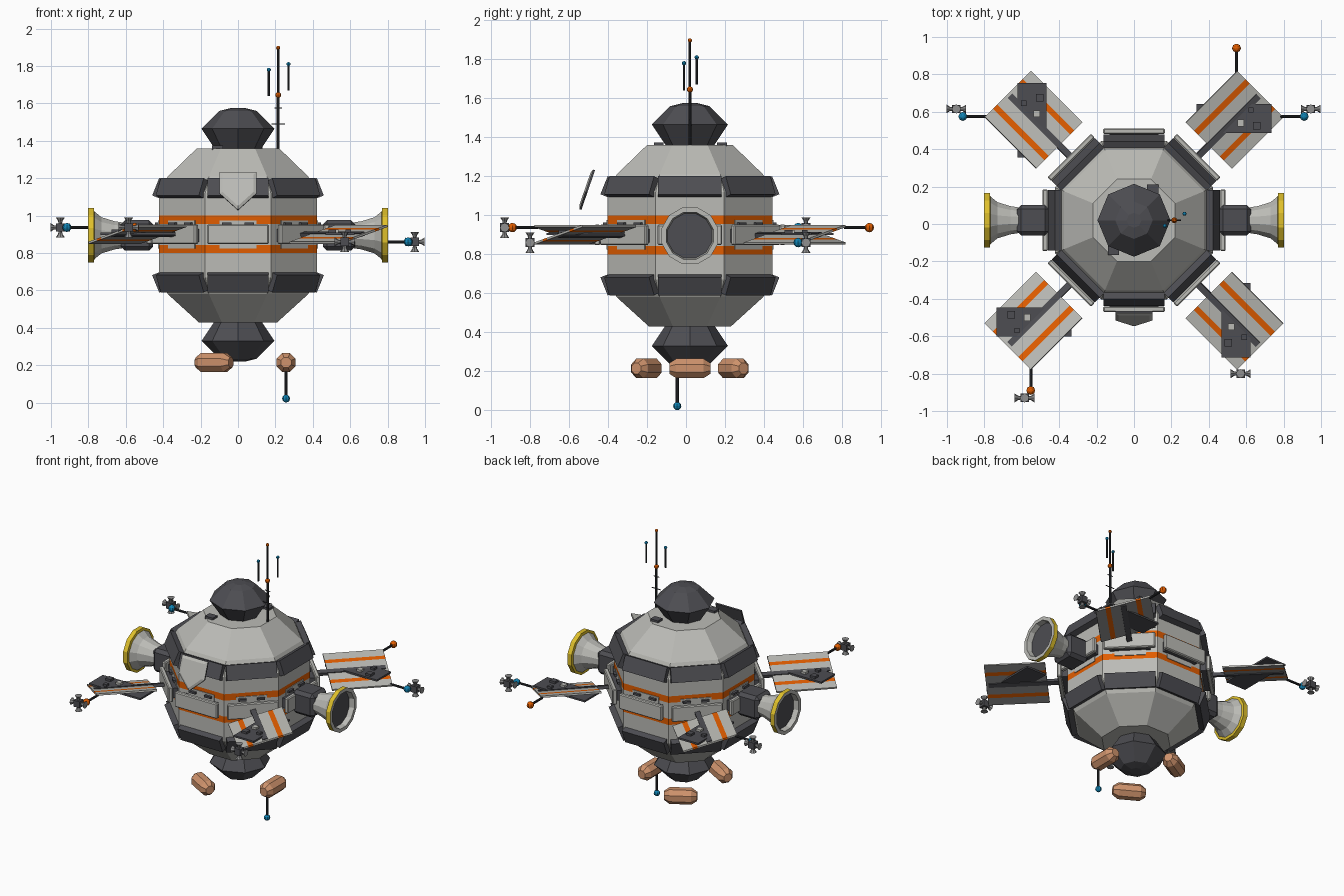
import bpy, bmesh, math
from math import pi, cos, radians
from mathutils import Matrix, Vector

if "Cube" in bpy.data.objects:
    bpy.data.objects.remove(bpy.data.objects["Cube"], do_unlink=True)

T = Matrix.Translation
BASE = T((0, 0.02, 0))          # hull axis
MID = 0.895                     # height of the hull's equator


def Rx(d): return Matrix.Rotation(radians(d), 4, 'X')
def Ry(d): return Matrix.Rotation(radians(d), 4, 'Y')
def Rz(d): return Matrix.Rotation(radians(d), 4, 'Z')


def material(name, rgb):
    m = bpy.data.materials.new(name)
    m.use_nodes = True
    m.diffuse_color = (*rgb, 1)
    m.node_tree.nodes["Principled BSDF"].inputs["Base Color"].default_value = (*rgb, 1)
    return m


LIGHT = material("light_grey", (0.5, 0.5, 0.47))
DARK = material("charcoal", (0.075, 0.075, 0.085))
ORANGE = material("orange", (0.76, 0.11, 0.0))
YELLOW = material("yellow", (0.74, 0.53, 0.025))
BLUE = material("blue", (0.005, 0.23, 0.46))
TAN = material("tan", (0.62, 0.29, 0.15))
BLACK = material("rod_black", (0.025, 0.027, 0.031))
STEEL = material("steel_grey", (0.28, 0.28, 0.28))


def finish(name, bm, matrix, mats):
    bmesh.ops.recalc_face_normals(bm, faces=bm.faces)
    me = bpy.data.meshes.new(name)
    bm.to_mesh(me)
    bm.free()
    for m in mats:
        me.materials.append(m)
    ob = bpy.data.objects.new(name, me)
    ob.matrix_world = BASE @ matrix
    bpy.context.collection.objects.link(ob)
    return ob


def box(name, size, matrix, mat, bevel=0):
    bm = bmesh.new()
    bmesh.ops.create_cube(bm, size=1)
    bmesh.ops.scale(bm, vec=size, verts=bm.verts)
    ob = finish(name, bm, matrix, [mat])
    if bevel:
        mod = ob.modifiers.new("bevel", 'BEVEL')
        mod.width, mod.segments = bevel, 1
    return ob


def lathe(name, profile, sides, matrix, mats, phase=0.0, rule=None):
    """Spin (radius, height) points around z; rule gives the material per band."""
    bm = bmesh.new()
    rings = []
    for r, z in profile:
        rings.append([bm.verts.new(Matrix.Rotation(phase + 2 * pi * i / sides, 3, 'Z') @ Vector((r, 0, z)))
                      for i in range(sides)])
    for k, (a, b) in enumerate(zip(rings, rings[1:])):
        for i in range(sides):
            j = (i + 1) % sides
            f = bm.faces.new((a[i], a[j], b[j], b[i]))
            f.material_index = rule(k) if rule else 0
    bm.faces.new(rings[0])
    bm.faces.new(rings[-1]).material_index = rule(len(rings) - 1) if rule else 0
    return finish(name, bm, matrix, mats)


def rod(name, a, b, r=0.007):
    a, b = Vector(a), Vector(b)
    rot = (b - a).to_track_quat('Z', 'Y').to_matrix().to_4x4()
    lathe(name, [(r, 0), (r, (b - a).length)], 8, T(a) @ rot, [BLACK])


def ball(name, p, r, mat):
    bm = bmesh.new()
    bmesh.ops.create_uvsphere(bm, u_segments=8, v_segments=6, radius=r)
    finish(name, bm, T(p), [mat])


# Octagonal hull with two painted stripes
HULL = [(.21, .43), (.375, .58), (.423, .67), (.423, .80), (.423, .843),
        (.423, .955), (.423, 1.0), (.423, 1.12), (.375, 1.21), (.22, 1.36)]
lathe("hull", [(r / cos(pi / 8), z) for r, z in HULL], 8, Matrix(), [LIGHT, ORANGE],
      pi / 8, lambda k: int(k in (3, 5)))

# End caps
CAP = [(.125, -.075), (.195, .03), (.10, .125), (.04, .14)]
lathe("top_cap", CAP, 8, T((0, 0, 1.435)), [DARK])
lathe("bottom_cap", CAP, 8, T((0, 0, .36)) @ Rx(180), [DARK])
for x, y in ((.1, .165), (-.11, -.16)):
    box("roof_box", (.06, .05, .025), T((x, y, 1.362)), DARK)

# Armour plates and belt panels on all eight sides
for i in range(8):
    turn = Rz(45 * i)
    for side, label in ((1, "upper"), (-1, "lower")):
        box(label + "_armour_plate", (.05, .325, .1),
            turn @ T((.417, 0, MID + side * .25)) @ Ry(-22 * side), DARK)
    box("belt_tab", (.02, .2, .15), turn @ T((.418, 0, MID + .005)), LIGHT)
    box("belt_spacer", (.06, .26, .07), turn @ T((.44, 0, MID)), DARK)
    box("belt_panel", (.03, .33, .105), turn @ T((.475, 0, MID + .005)), LIGHT, .006)
    for s in (-1, 1):
        box("belt_stud", (.02, .05, .014), turn @ T((.435, s * .06, MID + .062)), DARK)

# Side engines: block, flared nozzle, yellow rim, dark throat
NOZZLE = [(.07, .61), (.078, .66), (.1, .73), (.132, .768), (.15, .771),
          (.15, .803), (.125, .803), (.118, .768)]
for label, a in (("left", 0), ("right", 180)):
    aim = Rz(a) @ T((0, 0, MID)) @ Ry(90)
    box(label + "_engine_block", (.165, .165, .17), aim @ T((0, 0, .54)), DARK, .022)
    lathe(label + "_engine_nozzle", NOZZLE, 12, aim, [LIGHT, YELLOW, DARK], pi / 12,
          lambda k: {3: 1, 4: 1, 7: 2}.get(k, 0))

# Four twisted wing panels made of plain and orange strips
WING_Z = .9
EDGES = [-.18, -.116, -.084, .084, .116, .18]
for i in range(4):
    turn = Rz(45 + 90 * i) @ T((.76, 0, WING_Z)) @ Rx(14.5)
    for k, (a, b) in enumerate(zip(EDGES, EDGES[1:])):
        mid = turn @ T((0, (a + b) / 2, 0))
        if k % 2:
            box("wing_stripe", (.39, b - a, .012), mid, ORANGE)
        else:
            box("wing_strip", (.39, b - a, .008), mid @ T((0, 0, .002)), LIGHT)
            box("wing_underside", (.39, b - a, .004), mid @ T((0, 0, -.004)), STEEL)
    box("wing_arm", (.5, .035, .022), turn @ T((-.07, 0, 0)), DARK)
    level = Rz(90 * i) @ T((.535, .545, WING_Z + .004))
    box("wing_module", (.4, .155, .012), level, DARK)
    for x, y, s, mat in ((.035, -.025, .035, LIGHT), (.12, -.04, .04, DARK), (.09, .045, .028, DARK)):
        box("module_fitting", (s, s, .022), level @ T((x, y, .01)), mat)


# Manoeuvring jets: small block with opposed nozzles
def jet(p):
    box("jet_block", (.045, .045, .045), T(p), DARK)
    for rot in (Ry(0), Ry(90), Ry(180), Ry(270)):
        lathe("jet_nozzle", [(.009, .02), (.012, .035), (.024, .053)], 8, T(p) @ rot, [STEEL])


LOW, HIGH = .86, .937
for a, b, mat in (((.78, .555, LOW), (.91, .555, LOW), BLUE),
                  ((-.78, .555, HIGH), (-.915, .555, HIGH), BLUE),
                  ((.548, .79, HIGH), (.548, .92, HIGH), ORANGE),
                  ((-.552, -.78, HIGH), (-.552, -.91, HIGH), ORANGE)):
    rod("wing_boom", a, b, .008)
    ball("boom_light", b, .024, mat)
for p in ((.945, .595, LOW), (-.95, .595, HIGH), (-.585, -.95, HIGH), (.57, -.82, LOW)):
    jet(p)

# Roof aerials
rod("main_aerial", (.215, 0, 1.36), (.215, 0, 1.64), .008)
rod("main_aerial_tip", (.215, 0, 1.64), (.215, 0, 1.9), .006)
ball("aerial_joint", (.215, 0, 1.645), .016, ORANGE)
ball("aerial_light", (.215, 0, 1.897), .011, ORANGE)
for z, w in ((1.49, .035), (1.575, .02)):
    rod("aerial_crossbar", (.215 - w, 0, z), (.215 + w, 0, z), .003)
for x, y, z in ((.165, -.03, 1.78), (.27, .035, 1.81)):
    rod("side_aerial", (x, y, z - .14), (x, y, z), .006)
    ball("side_aerial_light", (x, y, z), .011, BLUE)

# Shield plate in front: light chamfered face on a dark back
OUTLINE = [(-.1, .105), (.1, .105), (.1, -.015), (0, -.11), (-.1, -.015)]
for label, mat, near, depth, taper in (("back", DARK, 0, .01, 1), ("face", LIGHT, -.008, .008, .82)):
    bm = bmesh.new()
    f = bm.faces.new([bm.verts.new((x, near, z)) for x, z in OUTLINE])
    new = bmesh.ops.extrude_face_region(bm, geom=[f])["geom"]
    rear = [v for v in new if isinstance(v, bmesh.types.BMVert)]
    bmesh.ops.translate(bm, vec=(0, depth, 0), verts=rear)
    bmesh.ops.scale(bm, vec=(taper, 1, taper), verts=[v for v in bm.verts if v not in rear])
    finish("shield_" + label, bm, T((0, -.53, 1.135)) @ Rx(-19), [mat])

# Three tanks around the bottom and the hanging probe
TANK = [(.03, -.105), (.054, -.07), (.054, .07), (.03, .105)]
for i in range(3):
    lathe("tank", TANK, 8, Rz(120 * i) @ T((.257, 0, .215)) @ Rx(90), [TAN], pi / 8)
rod("probe_rod", (.257, -.065, .03), (.257, -.065, .19), .008)
ball("probe_light", (.257, -.065, .022), .021, BLUE)
